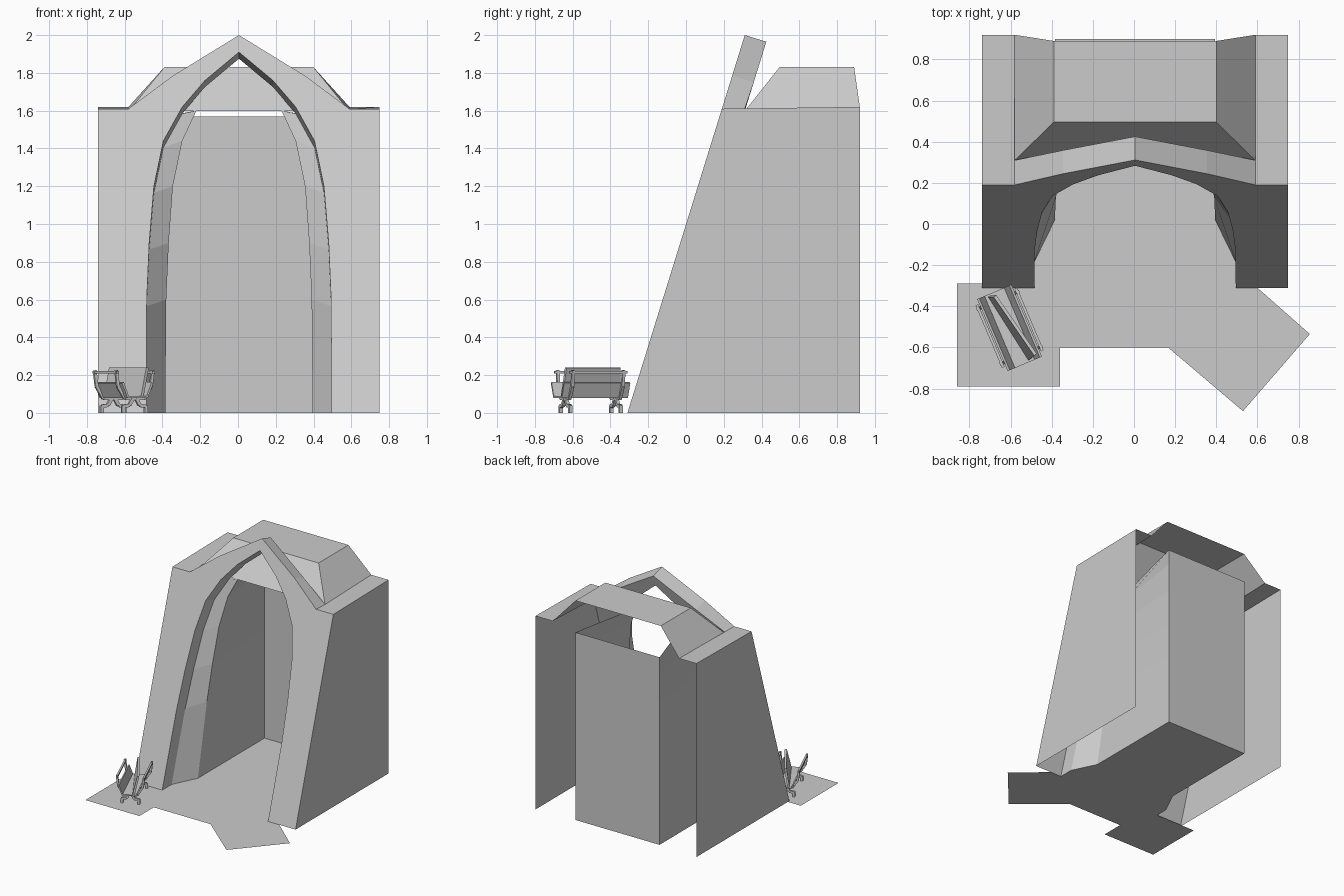
import bpy, bmesh, math
from mathutils import Vector, Matrix

if "Cube" in bpy.data.objects:
    bpy.data.objects.remove(bpy.data.objects["Cube"])

CX = 0.005  # centre line of the alcove


def make(name, faces):
    """Object from a list of polygons, shared corners welded."""
    bm = bmesh.new()
    for f in faces:
        bm.faces.new([bm.verts.new(p) for p in f])
    bmesh.ops.remove_doubles(bm, verts=bm.verts, dist=0.0005)
    bmesh.ops.recalc_face_normals(bm, faces=bm.faces)
    me = bpy.data.meshes.new(name)
    bm.to_mesh(me)
    bm.free()
    ob = bpy.data.objects.new(name, me)
    bpy.context.collection.objects.link(ob)
    return ob


def strip(a, b):
    return [[a[i], a[i + 1], b[i + 1], b[i]] for i in range(len(a) - 1)]


def front(x, z):
    return (CX + x, -0.31 + 0.3106 * z, z)


def back(x, z):
    z = max(z - 0.035, 0)
    return (CX + x, -0.185 + 0.3106 * z, z)


def inner(x, z):
    return (CX + x, 0.02 + 0.185 * z, z)


arch = [(.49, 0), (.488, .6), (.475, .9), (.45, 1.2), (.40, 1.44),
        (.30, 1.62), (.18, 1.76), (0, 1.91)]
throat = [(.39, 0), (.385, .6), (.372, .9), (.35, 1.2), (.30, 1.44), (.225, 1.6)]
gable = [(.585, 1.61), (.35, 1.785), (0, 2.0)]

facade, reveal, room, shell, roof = [], [], [], [], []
for s in (-1, 1):
    m = lambda pts, fn: [fn(s * x, z) for x, z in pts]
    P = lambda x, y, z: (CX + s * x, y, z)
    # sloped front with its pointed gable
    facade.append(m(arch, front) + m(gable[::-1] + [(.745, 1.61), (.745, 0)], front))
    facade += strip(m(arch, front), m(arch, back))
    gb = [P(.585, .31, 1.605)] + m(gable[1:], back)
    facade += strip(m(gable, front), gb)
    facade.append(gb + m(arch[:4:-1], back))
    # splayed jambs and room sides
    reveal += strip(m(arch[:6], back), m(throat, inner))
    rear = [P(.39, .9, min(z, 1.57)) for x, z in throat]
    room += strip(m(throat, inner), rear)
    # outer side and shelf
    shell.append([P(.745, -.31, 0), P(.745, .92, 0), P(.745, .92, 1.62), P(.745, .19, 1.61)])
    shell.append([P(.745, .19, 1.61), P(.745, .92, 1.62), P(.585, .92, 1.62),
                  P(.585, .31, 1.605), P(.585, .19, 1.61)])
    # roof flank
    roof.append([P(.585, .31, 1.597), P(.585, .92, 1.62), P(.395, .89, 1.83), P(.395, .495, 1.83)])

X = lambda x, y, z: (CX + x, y, z)
room.append([X(-.39, .9, 0), X(.39, .9, 0), X(.39, .9, 1.57), X(-.39, .9, 1.57)])
roof.append([X(-.395, .495, 1.83), X(.395, .495, 1.83), X(.395, .89, 1.83), X(-.395, .89, 1.83)])
roof.append([X(-.585, .31, 1.597), X(.585, .31, 1.597), X(.395, .495, 1.83), X(-.395, .495, 1.83)])

make("arched_facade", facade)
make("splayed_jambs", reveal)
make("room_walls", room)
make("outer_sides", shell)
make("roof", roof)

# floor and paving slabs
make("floor", [[X(.39, .9, 0), X(-.39, .9, 0), X(-.39, .02, 0), X(-.49, -.185, 0),
                X(-.49, -.31, 0), (-.36, -.6, 0), (.165, -.6, 0),
                (.6, -.31, 0), X(.49, -.31, 0), X(.49, -.185, 0), X(.39, .02, 0)]])
make("paving_left", [[(-.86, -.79, 0), (-.36, -.79, 0), (-.36, -.29, 0), (-.86, -.29, 0)]])
make("paving_right", [[(.165, -.6, 0), (.53, -.91, 0), (.855, -.535, 0), (.6, -.31, 0)]])

# bench, built along local x and then turned into place
place = Matrix.Translation((-.605, -.505, 0)) @ Matrix.Rotation(math.radians(-67), 4, 'Z')


def rods(name, segments, t):
    bm = bmesh.new()
    for a, b in segments:
        a, b = Vector(a), Vector(b)
        rot = (b - a).to_track_quat('Z', 'Y').to_matrix().to_4x4()
        size = Matrix.Diagonal((t, t, (b - a).length, 1))
        bmesh.ops.create_cube(bm, size=1, matrix=place @ Matrix.Translation((a + b) / 2) @ rot @ size)
    me = bpy.data.meshes.new(name)
    bm.to_mesh(me)
    bm.free()
    bpy.context.collection.objects.link(bpy.data.objects.new(name, me))


def panel(name, quads, t):
    ob = make(name, [[place @ Vector(p) for p in q] for q in quads])
    mod = ob.modifiers.new("thickness", 'SOLIDIFY')
    mod.thickness = t
    mod.offset = 0


# trough seat and diagonal divider
prof = [(-.085, .16), (-.055, .085), (.055, .085), (.085, .16)]
panel("bench_seat", strip([(-.19, y, z) for y, z in prof], [(.19, y, z) for y, z in prof]), .012)
panel("bench_divider", [[(-.18, -.03, .085), (.18, .03, .085), (.17, .065, .24), (-.17, -.005, .24)]], .016)

# hoop frames, arm rails, feet
hoop = [(-.105, .225), (-.095, .14), (-.055, .075), (.055, .075), (.095, .14), (.105, .225)]
frames, feet = [], []
for u in (-.145, .145):
    pts = [(u, y, z) for y, z in hoop]
    frames += list(zip(pts, pts[1:]))
    for s in (-1, 1):
        feet += [((u, s * .01, .075), (u, s * .03, .04)), ((u, s * .03, .04), (u, s * .065, .035)),
                 ((u, s * .065, .04), (u, s * .065, 0))]
rods("bench_frames", frames, .016)
rods("bench_arm_rails", [((-.165, s * .103, .215), (.165, s * .103, .215)) for s in (-1, 1)], .014)
rods("bench_feet", feet, .018)
